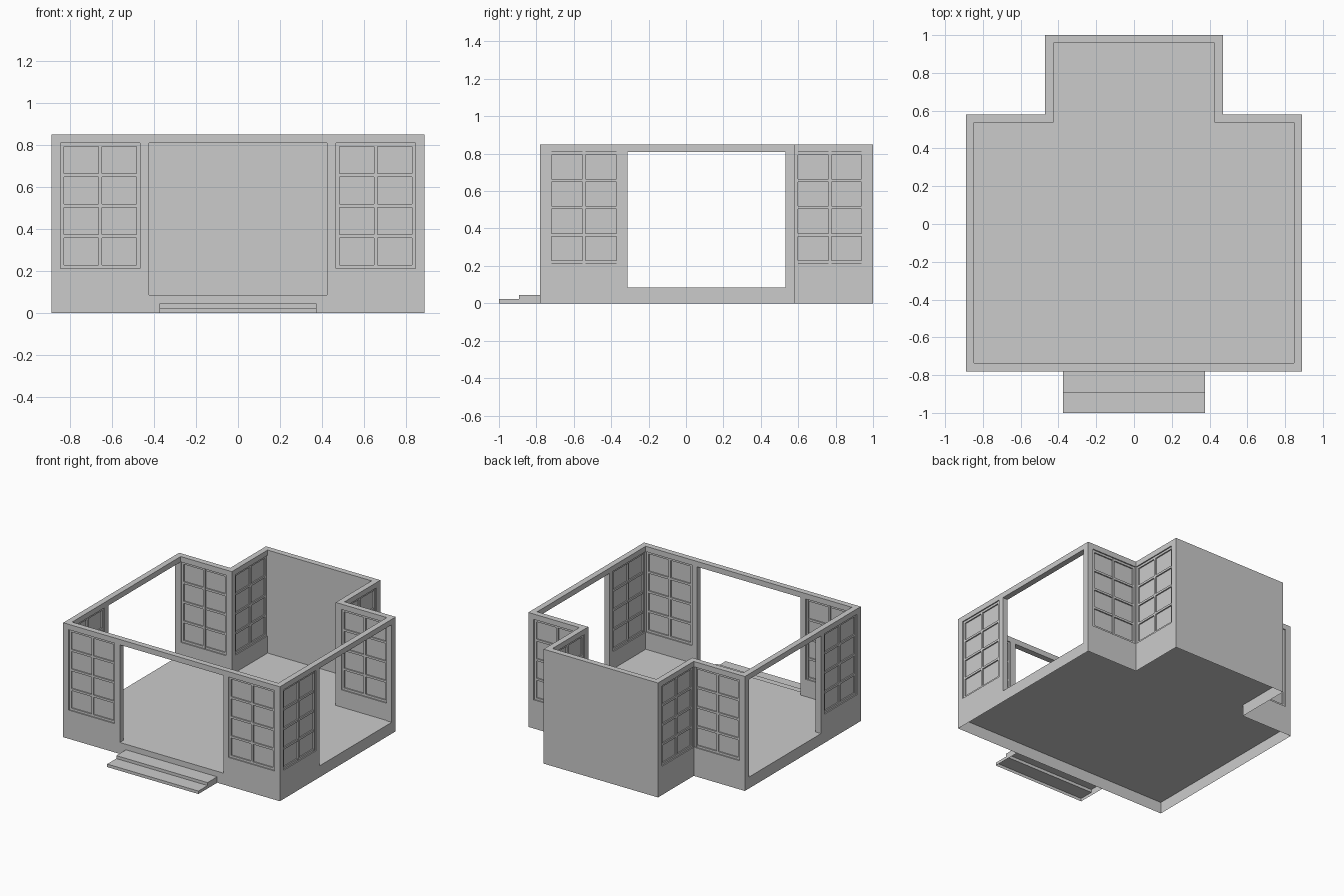
import bpy, bmesh

if "Cube" in bpy.data.objects:
    bpy.data.objects.remove(bpy.data.objects["Cube"])

H, FLOOR, T = 0.85, 0.085, 0.043          # wall top, floor level, wall thickness
W, YF, YB, BW, BY = 0.89, -0.78, 0.58, 0.47, 1.0
SILL, HEAD = 0.213, 0.81


def outline(t):
    # plan outline, inset by t
    half = [(W - t, YF + t), (W - t, YB - t), (BW - t, YB - t), (BW - t, BY - t)]
    return half + [(-x, y) for x, y in reversed(half)]


def finish(name, bm):
    me = bpy.data.meshes.new(name)
    bm.to_mesh(me)
    bm.free()
    ob = bpy.data.objects.new(name, me)
    bpy.context.collection.objects.link(ob)
    return ob


def box(bm, lo, hi):
    vs = bmesh.ops.create_cube(bm, size=1)['verts']
    for v in vs:
        for i in range(3):
            v.co[i] = (lo[i] + hi[i]) / 2 + v.co[i] * (hi[i] - lo[i])


def span_box(bm, axis, a0, a1, c, depth, z0, z1):
    # box running along a wall whose centre plane is at c
    if axis == 'x':
        box(bm, (a0, c - depth / 2, z0), (a1, c + depth / 2, z1))
    else:
        box(bm, (c - depth / 2, a0, z0), (c + depth / 2, a1, z1))


# windows: (axis, start, end, wall centre plane), mirrored left and right
windows = []
for s in (1, -1):
    for a0, a1, c in ((0.467, 0.845, YF + T / 2), (0.473, 0.845, YB - T / 2)):
        windows.append(('x', min(s * a0, s * a1), max(s * a0, s * a1), c))
    windows.append(('y', -0.735, -0.355, s * (W - T / 2)))
    windows.append(('y', 0.583, 0.955, s * (BW - T / 2)))
doors = [('x', -0.425, 0.425, YF + T / 2)]
doors += [('y', -0.313, 0.533, s * (W - T / 2)) for s in (1, -1)]

# wall ring with window and door openings
bm = bmesh.new()
rings = [[bm.verts.new((x, y, z)) for x, y in outline(t)]
         for t, z in ((0, FLOOR), (0, H), (T, H), (T, FLOOR))]
for k in range(4):
    a, b = rings[k], rings[(k + 1) % 4]
    for i in range(8):
        j = (i + 1) % 8
        bm.faces.new((a[i], a[j], b[j], b[i]))
bmesh.ops.recalc_face_normals(bm, faces=bm.faces)
walls = finish("walls", bm)

bm = bmesh.new()
for axis, a0, a1, c in windows:
    span_box(bm, axis, a0, a1, c, T + 0.008, SILL, HEAD)
for axis, a0, a1, c in doors:
    span_box(bm, axis, a0, a1, c, T + 0.008, 0, HEAD)
cutter = finish("opening_cutter", bm)
mod = walls.modifiers.new("openings", 'BOOLEAN')
mod.operation, mod.object, mod.solver, mod.use_self = 'DIFFERENCE', cutter, 'EXACT', True
bm = bmesh.new()
bm.from_object(walls, bpy.context.evaluated_depsgraph_get())
under = [f for f in bm.faces if all(v.co.z < FLOOR + 0.001 for v in f.verts)]
bmesh.ops.delete(bm, geom=under, context='FACES')
walls.modifiers.clear()
bm.to_mesh(walls.data)
bm.free()
bpy.data.objects.remove(cutter)

# floor with an open-bottomed skirt
bm = bmesh.new()
top = [bm.verts.new((x, y, FLOOR)) for x, y in outline(0)]
low = [bm.verts.new((x, y, 0)) for x, y in outline(0)]
bm.faces.new(top)
for i in range(8):
    j = (i + 1) % 8
    bm.faces.new((low[i], low[j], top[j], top[i]))
finish("floor", bm)

# windows: pane, outer frame and glazing bars
B = 0.016
for n, (axis, a0, a1, c) in enumerate(windows):
    bm = bmesh.new()
    span_box(bm, axis, a0, a1, c, 0.008, SILL, HEAD)
    for k in range(3):
        p = a0 + (a1 - a0 - B) * k / 2
        span_box(bm, axis, p, p + B, c, 0.028, SILL, HEAD)
    for k in range(5):
        z = SILL + (HEAD - SILL - B) * k / 4
        span_box(bm, axis, a0, a1, c, 0.026, z, z + B)
    finish(f"window_{n + 1}", bm)

# front steps: open shell from a stair profile
bm = bmesh.new()
S, Y1, Y2 = 0.375, -1.0, -0.893
profile = [(Y1, 0), (Y1, 0.022), (Y2, 0.022), (Y2, 0.044), (YF, 0.044), (YF, 0)]
left = [bm.verts.new((-S, y, z)) for y, z in profile]
right = [bm.verts.new((S, y, z)) for y, z in profile]
for i in range(4):
    bm.faces.new((left[i], right[i], right[i + 1], left[i + 1]))
bm.faces.new(left)
bm.faces.new(right[::-1])
finish("front_steps", bm)
